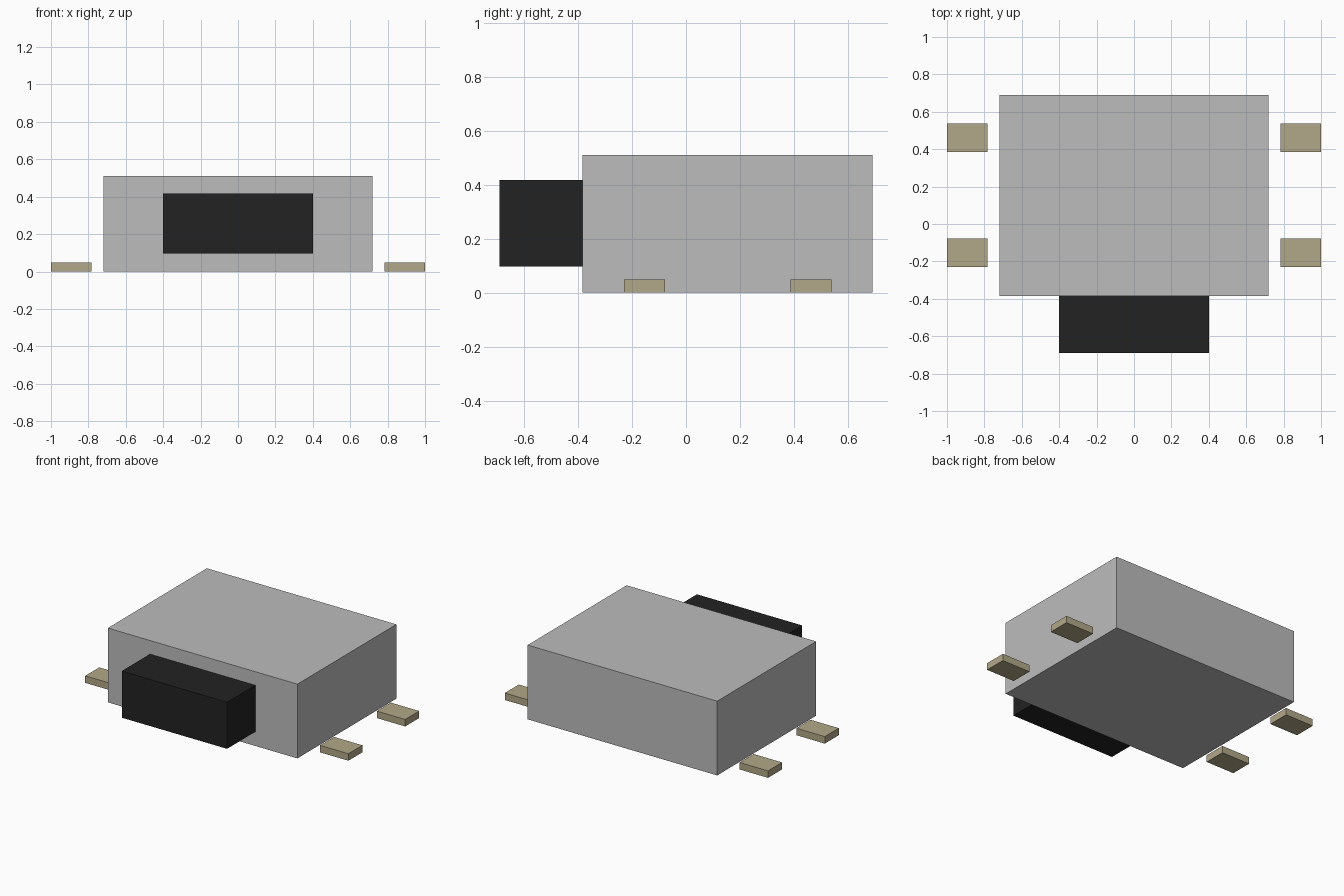
import bpy

cube = bpy.data.objects.get("Cube")
if cube:
    bpy.data.objects.remove(cube, do_unlink=True)


def make_material(name, rgb, metallic=0.0):
    mat = bpy.data.materials.new(name)
    mat.use_nodes = True
    mat.diffuse_color = (*rgb, 1.0)
    bsdf = mat.node_tree.nodes["Principled BSDF"]
    bsdf.inputs["Base Color"].default_value = (*rgb, 1.0)
    return mat


def make_box(name, low, high, mat):
    """Box spanning two opposite corners."""
    centre = [(a + b) / 2 for a, b in zip(low, high)]
    size = [b - a for a, b in zip(low, high)]
    bpy.ops.mesh.primitive_cube_add(size=1, location=centre)
    obj = bpy.context.object
    obj.name = obj.data.name = name
    obj.scale = size
    bpy.ops.object.transform_apply(location=False, rotation=False, scale=True)
    obj.data.materials.append(mat)
    return obj


grey = make_material("light grey", (0.505, 0.505, 0.505))
black = make_material("black plastic", (0.016, 0.016, 0.016))
tan = make_material("tan metal", (0.448, 0.392, 0.246))

# Housing and the push button on its front
make_box("housing", (-0.72, -0.384, 0.0), (0.72, 0.69, 0.51), grey)
make_box("button", (-0.40, -0.69, 0.097), (0.40, -0.384, 0.417), black)

# Contact pads, two on each side, standing clear of the housing
for side, sign in (("left", 1), ("right", -1)):
    for place, y in (("front", -0.154), ("back", 0.462)):
        x0, x1 = sorted((sign * 0.784, sign * 1.0))
        make_box(f"{place}_{side}_pad", (x0, y - 0.076, 0.0),
                 (x1, y + 0.076, 0.048), tan)
